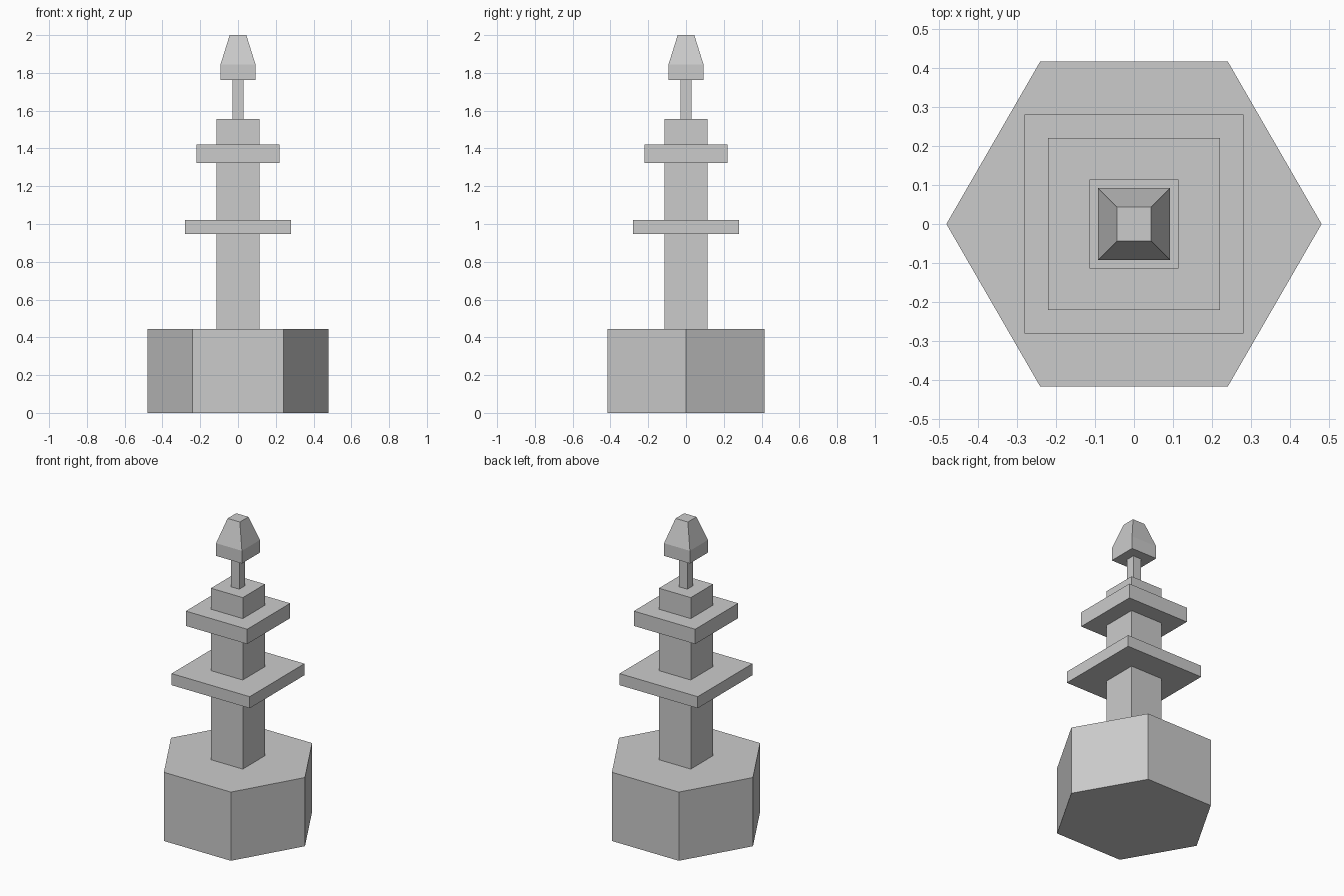
import bpy, bmesh
from math import cos, sin, tau, pi, sqrt

if "Cube" in bpy.data.objects:
    bpy.data.objects.remove(bpy.data.objects["Cube"])


def tower(name, sides, sections, turn=0.0):
    """Loft regular polygons through (circumradius, z) sections, capped at both ends."""
    bm = bmesh.new()
    rings = [[bm.verts.new((r * cos(turn + tau * i / sides), r * sin(turn + tau * i / sides), z))
              for i in range(sides)] for r, z in sections]
    for low, high in zip(rings, rings[1:]):
        for i in range(sides):
            j = (i + 1) % sides
            bm.faces.new((low[i], low[j], high[j], high[i]))
    bm.faces.new(rings[0][::-1])
    bm.faces.new(rings[-1])
    mesh = bpy.data.meshes.new(name)
    bm.to_mesh(mesh)
    bm.free()
    obj = bpy.data.objects.new(name, mesh)
    bpy.context.collection.objects.link(obj)
    return obj


def square(name, *sections):
    """Axis-aligned square part from (half_width, z) sections."""
    return tower(name, 4, [(h * sqrt(2), z) for h, z in sections], pi / 4)


# Hexagonal plinth
tower("hexagonal_base", 6, [(0.48, 0.0), (0.48, 0.445)])

# Shaft with two square ledges
square("shaft", (0.114, 0.445), (0.114, 1.556))
square("lower_ledge", (0.28, 0.947), (0.28, 1.022))
square("upper_ledge", (0.22, 1.324), (0.22, 1.42))

# Thin neck and tapered lantern cap
square("neck", (0.03, 1.556), (0.03, 1.763))
square("cap", (0.0925, 1.763), (0.0925, 1.845), (0.044, 2.0))
